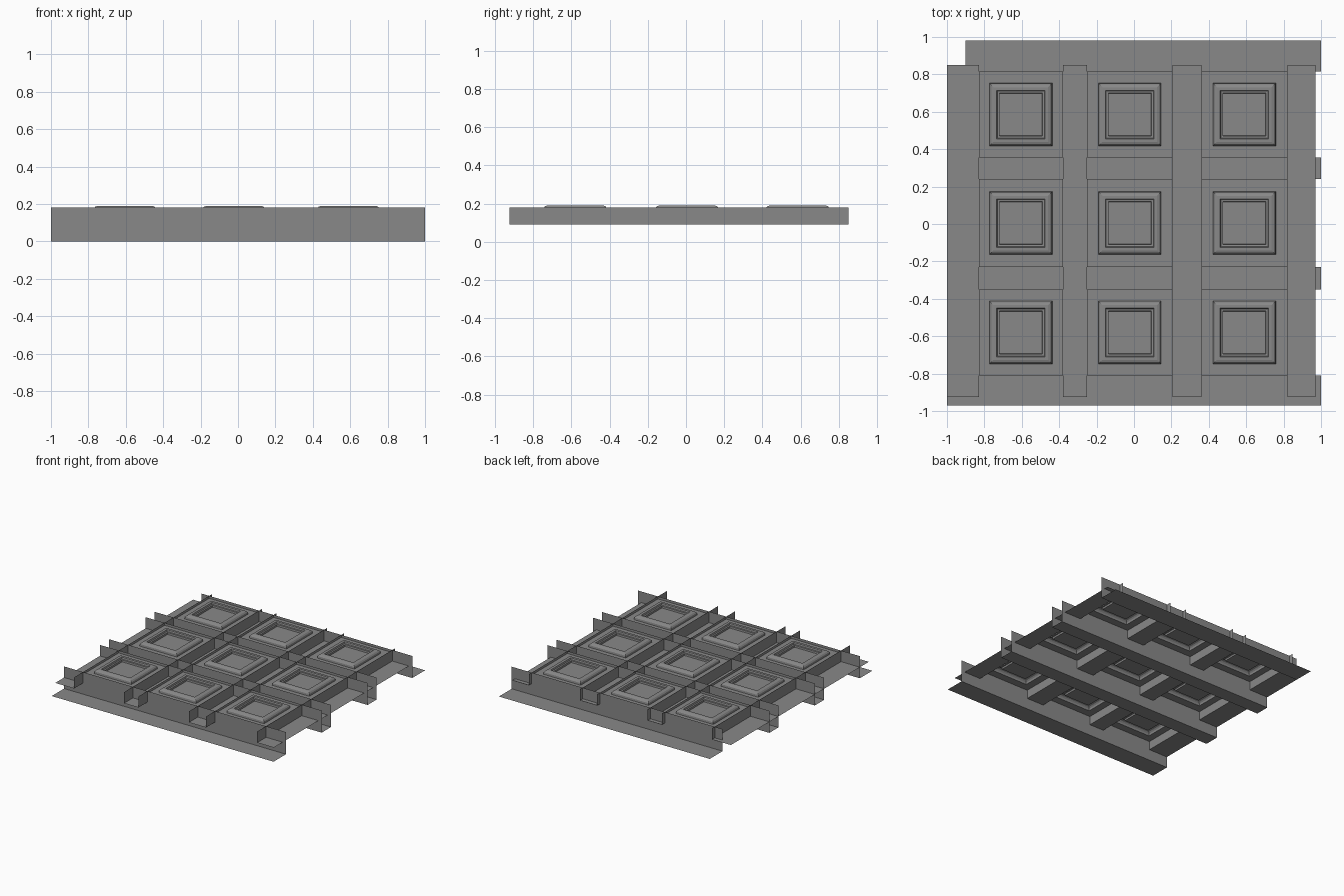
import bpy
import bmesh

cube = bpy.data.objects.get("Cube")
if cube:
    bpy.data.objects.remove(cube, do_unlink=True)

grey = bpy.data.materials.new("plain grey")
grey.use_nodes = True
tone = (0.25, 0.25, 0.25, 1)
grey.diffuse_color = tone
grey.node_tree.nodes["Principled BSDF"].inputs["Base Color"].default_value = tone


def finish(bm, name):
    mesh = bpy.data.meshes.new(name)
    bm.to_mesh(mesh)
    bm.free()
    mesh.materials.append(grey)
    obj = bpy.data.objects.new(name, mesh)
    bpy.context.collection.objects.link(obj)
    return obj


def beam(name, profile, start, end, along_x):
    """Sweep an open (across, height) profile into a thin folded sheet."""
    bm = bmesh.new()
    rows = []
    for t in (start, end):
        rows.append([bm.verts.new((t, a, z) if along_x else (a, t, z)) for a, z in profile])
    for i in range(len(profile) - 1):
        quad = [rows[0][i], rows[0][i + 1], rows[1][i + 1], rows[1][i]]
        bm.faces.new(quad if along_x else quad[::-1])
    return finish(bm, name)


def angle(outer, wall, base):
    return [(outer, base), (wall, base), (wall, TOP)]


def channel(a, b, base):
    return [(a, TOP), (a, base), (b, base), (b, TOP)]


TOP, LOW, MID = 0.18, 0.0, 0.09
cells_x = [(-0.83, -0.38), (-0.25, 0.205), (0.36, 0.82)]
cells_y = [(-0.81, -0.35), (-0.23, 0.24), (0.355, 0.815)]

# Deep beams running across the width
beam("front_edge_beam", angle(-0.97, cells_y[0][0], LOW), -1, 1, True)
beam("back_edge_beam", angle(0.98, cells_y[2][1], LOW), -0.9, 1, True)
for i in range(2):
    beam(f"cross_beam_{i + 1}", channel(cells_y[i][1], cells_y[i + 1][0], LOW), -1, 1, True)

# Shallow beams running front to back
beam("right_edge_beam", angle(-1, cells_x[0][0], MID), -0.925, 0.85, False)
beam("left_edge_beam", angle(0.97, cells_x[2][1], MID), -0.925, 0.85, False)
for i in range(2):
    beam(f"long_beam_{i + 1}", channel(cells_x[i][1], cells_x[i + 1][0], MID), -0.925, 0.85, False)

# Moulding steps as (half width, height), from the rim to the centre
steps = [(0.168, 0.16), (0.166, 0.176), (0.158, 0.186), (0.146, 0.19), (0.13, 0.19),
         (0.126, 0.178), (0.115, 0.176), (0.113, 0.162)]


def panel(name, xs, ys):
    """Square coffer panel made of nested loops closed by a flat centre."""
    cx, cy = sum(xs) / 2, sum(ys) / 2
    bm = bmesh.new()

    def loop(x0, x1, y0, y1, z):
        return [bm.verts.new(p) for p in ((x0, y0, z), (x1, y0, z), (x1, y1, z), (x0, y1, z))]

    loops = [loop(*xs, *ys, steps[0][1])]
    loops += [loop(cx - h, cx + h, cy - h, cy + h, z) for h, z in steps]
    for a, b in zip(loops, loops[1:]):
        for i in range(4):
            j = (i + 1) % 4
            bm.faces.new((a[i], a[j], b[j], b[i]))
    bm.faces.new(loops[-1])
    return finish(bm, name)


# Grid of coffer panels
for r, ys in enumerate(cells_y):
    for c, xs in enumerate(cells_x):
        panel(f"coffer_panel_{r + 1}_{c + 1}", xs, ys)
